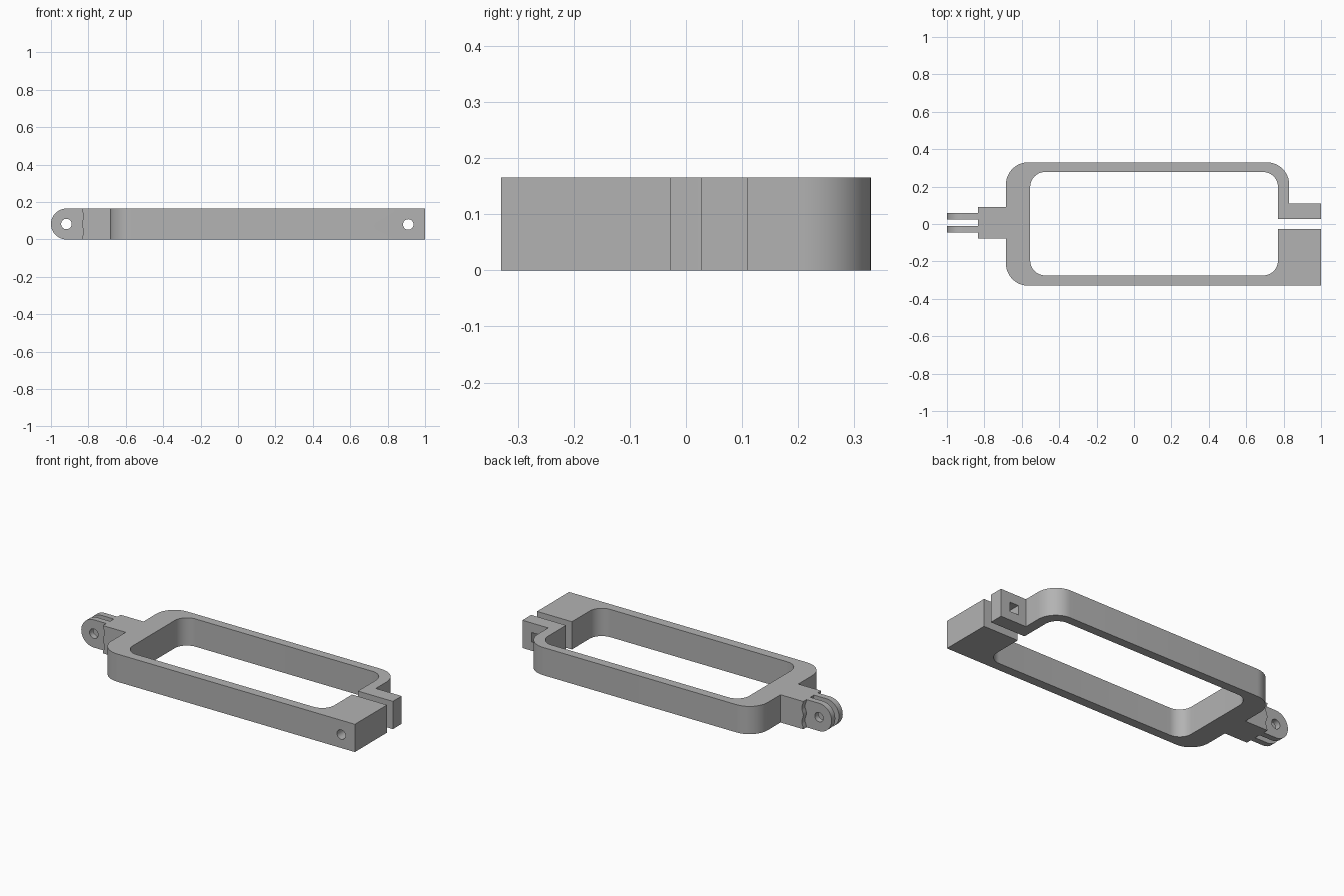
import bpy, bmesh
from math import pi, cos, sin
from mathutils import Vector

H = 0.165          # overall height
MID = H / 2
ROOT = -0.83       # mean x of the stem end

cube = bpy.data.objects.get("Cube")
if cube:
    bpy.data.objects.remove(cube, do_unlink=True)

grey = bpy.data.materials.new("plain_grey")
grey.use_nodes = True
grey.diffuse_color = (0.45, 0.45, 0.45, 1)
grey.node_tree.nodes["Principled BSDF"].inputs["Base Color"].default_value = grey.diffuse_color


def rounded(corners, steps=12):
    """Outline from (x, y, radius) right-angle corners."""
    pts = []
    for i, (x, y, r) in enumerate(corners):
        p = Vector((x, y))
        if not r:
            pts.append(p)
            continue
        a = (Vector(corners[i - 1][:2]) - p).normalized() * r
        b = (Vector(corners[(i + 1) % len(corners)][:2]) - p).normalized() * r
        for k in range(steps + 1):
            t = pi / 2 * k / steps
            pts.append(p + a * (1 - sin(t)) + b * (1 - cos(t)))
    return pts


def prism(name, pts, lo, hi, axis="z"):
    """Extrude an outline: (x, y) along z, or (x, z) along y."""
    bm = bmesh.new()
    place = (lambda p: (p[0], p[1], lo)) if axis == "z" else (lambda p: (p[0], lo, p[1]))
    face = bm.faces.new([bm.verts.new(place(p)) for p in pts])
    new = bmesh.ops.extrude_face_region(bm, geom=[face])["geom"]
    shift = (0, 0, hi - lo) if axis == "z" else (0, hi - lo, 0)
    bmesh.ops.translate(bm, vec=shift, verts=[v for v in new if isinstance(v, bmesh.types.BMVert)])
    bmesh.ops.recalc_face_normals(bm, faces=bm.faces)
    mesh = bpy.data.meshes.new(name)
    bm.to_mesh(mesh)
    bm.free()
    mesh.materials.append(grey)
    obj = bpy.data.objects.new(name, mesh)
    bpy.context.collection.objects.link(obj)
    return obj


def select(obj):
    bpy.ops.object.select_all(action="DESELECT")
    obj.select_set(True)
    bpy.context.view_layer.objects.active = obj


def cut(obj, cutter):
    """Subtract a cutter and discard it."""
    mod = obj.modifiers.new("cut", "BOOLEAN")
    mod.operation, mod.solver, mod.object = "DIFFERENCE", "EXACT", cutter
    select(obj)
    bpy.ops.object.modifier_apply(modifier=mod.name)
    bpy.data.objects.remove(cutter, do_unlink=True)


def circle(x, z, r, n=32):
    return [(x + r * cos(2 * pi * k / n), z + r * sin(2 * pi * k / n)) for k in range(n)]


# Gentle wave shared by the stem end and the lug roots
wave = [(ROOT - 0.005 * cos(4 * pi * k / 24), H * k / 24) for k in range(25)]

# Open rectangular frame with clamp jaws at one end and a stem at the other
frame = prism("clamp_frame", rounded([
    (1, -0.33, 0), (1, -0.028, 0), (0.77, -0.028, 0),
    (0.77, -0.275, 0.08), (-0.555, -0.275, 0.08), (-0.555, 0.278, 0.08), (0.77, 0.278, 0.08),
    (0.77, 0.027, 0), (1, 0.027, 0), (1, 0.11, 0), (0.83, 0.11, 0),
    (0.83, 0.33, 0.12), (-0.685, 0.33, 0.12),
    (-0.685, 0.09, 0), (-0.85, 0.09, 0), (-0.85, -0.077, 0), (-0.685, -0.077, 0),
    (-0.685, -0.33, 0.12)]), 0, H)

# Wavy stem end: extend the wave past top and bottom, then close it outside
end = [(wave[0][0], -0.05)] + wave + [(wave[-1][0], H + 0.05), (-0.95, H + 0.05), (-0.95, -0.05)]
cut(frame, prism("stem_end_cutter", end, -0.2, 0.2, "y"))

# Round bolt hole in the thick jaw, square hole in the thin jaw
BX, BZ, BR = 0.91, 0.08, 0.028
cut(frame, prism("bolt_cutter", circle(BX, BZ, BR), -0.4, 0, "y"))
square = [(BX + sx * BR, BZ + sz * BR) for sx, sz in ((-1, -1), (1, -1), (1, 1), (-1, 1))]
cut(frame, prism("square_cutter", square, 0, 0.2, "y"))
parts = [frame]

# Pair of round-ended hinge lugs
cx = -1 + MID
nose = [(cx - MID * sin(pi * k / 24), MID + MID * cos(pi * k / 24)) for k in range(25)]
for name, lo, hi in (("hinge_lug_front", -0.045, -0.01), ("hinge_lug_back", 0.025, 0.06)):
    lug = prism(name, wave + nose, lo, hi, "y")
    cut(lug, prism("pin_cutter", circle(cx, MID, 0.028), lo - 0.05, hi + 0.05, "y"))
    parts.append(lug)

for obj in parts:
    select(obj)
    bpy.ops.object.shade_smooth_by_angle(angle=pi / 6)
